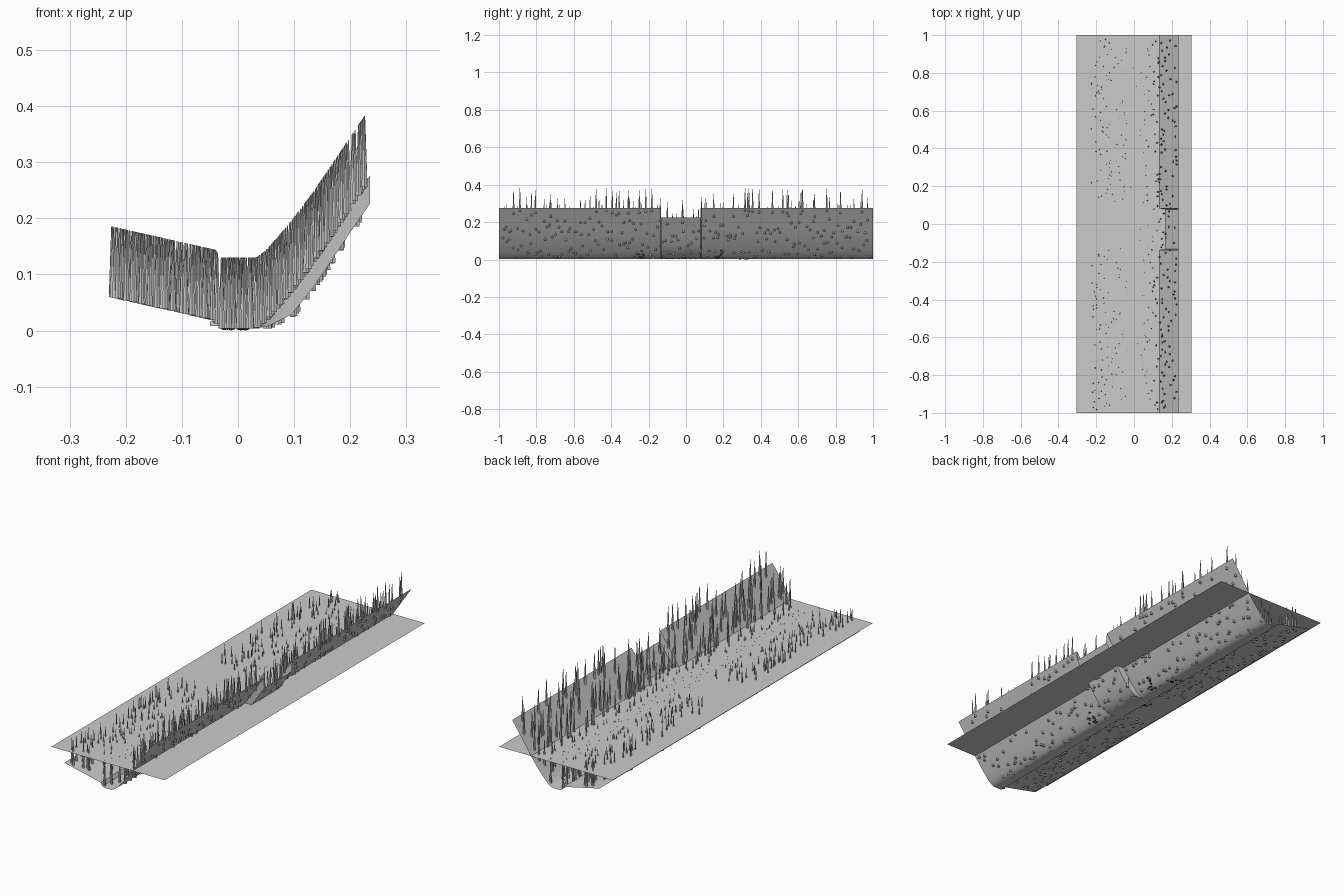
import bpy, bmesh, math, random
from mathutils import Matrix, Vector

cube = bpy.data.objects.get("Cube")
if cube:
    bpy.data.objects.remove(cube, do_unlink=True)
rng = random.Random(7)


def material(name, rgb):
    m = bpy.data.materials.new(name)
    m.use_nodes = True
    m.diffuse_color = (*rgb, 1)
    m.node_tree.nodes["Principled BSDF"].inputs["Base Color"].default_value = (*rgb, 1)
    return m


GREY = material("plain grey", (0.6, 0.6, 0.6))
OCHRE = material("ochre", (0.25, 0.17, 0.03))
BROWN = material("dark brown", (0.04, 0.03, 0.02))


def finish(name, bm, mats, smooth=False):
    mesh = bpy.data.meshes.new(name)
    bm.to_mesh(mesh)
    bm.free()
    obj = bpy.data.objects.new(name, mesh)
    bpy.context.collection.objects.link(obj)
    for m in mats:
        mesh.materials.append(m)
    if smooth:
        bpy.ops.object.select_all(action='DESELECT')
        obj.select_set(True)
        bpy.context.view_layer.objects.active = obj
        bpy.ops.object.shade_smooth_by_angle(angle=math.radians(35))
    return obj


# Channel cross-section, from the low shelf to the top of the bank
PROFILE = [(-0.235, 0.068), (-0.04, 0.024), (-0.03, 0.008), (-0.02, 0.004),
           (0.02, 0.004), (0.035, 0.012), (0.05, 0.023), (0.07, 0.046),
           (0.095, 0.075), (0.135, 0.128), (0.16, 0.165), (0.19, 0.21),
           (0.215, 0.247), (0.235, 0.276)]
GAP = (-0.135, 0.08)


def bed_height(x, y):
    z = PROFILE[-1][1]
    for (x0, z0), (x1, z1) in zip(PROFILE, PROFILE[1:]):
        if x <= x1:
            z = z0 + (z1 - z0) * (x - x0) / (x1 - x0)
            break
    if GAP[0] < y < GAP[1]:
        z -= 0.05 * min(1, max(0, (x - 0.025) / 0.075))
    return z


# Stream bed with a lowered section in the high bank
bm = bmesh.new()
e = 0.002
rows = []
for y in (-1, GAP[0] - e, GAP[0] + e, GAP[1] - e, GAP[1] + e, 1):
    rows.append([bm.verts.new((x, y, bed_height(x, y))) for x, _ in PROFILE])
for a, b in zip(rows, rows[1:]):
    for i in range(len(PROFILE) - 1):
        bm.faces.new((a[i], a[i + 1], b[i + 1], b[i]))
finish("stream_bed", bm, [GREY], smooth=True)

# Flat water sheet
bm = bmesh.new()
bmesh.ops.create_grid(bm, x_segments=1, y_segments=1, size=1,
                      matrix=Matrix.Translation((0, 0, 0.127)) @ Matrix.Diagonal((0.305, 1, 1, 1)))
finish("water_surface", bm, [GREY])

# Tapering reeds, rooted just below the bed
bm = bmesh.new()


def plant(x_min, x_max, count, clear=None):
    for i in range(count):
        y = -0.985 + 1.97 * (i + rng.random()) / count
        if clear and clear[0] < y < clear[1]:
            continue
        x = rng.uniform(x_min, x_max)
        low, high = -0.006, 0.12
        place = Matrix.Translation((x, y, max(0.004, bed_height(x, y) + low) + (high - low) / 2))
        bmesh.ops.create_cone(bm, cap_ends=True, segments=6, radius1=0.006,
                              radius2=0.001, depth=high - low, matrix=place)


plant(-0.228, -0.035, 230, clear=(-0.13, 0.11))
plant(-0.03, 0.03, 70)
plant(0.03, 0.13, 130)
plant(0.13, 0.226, 130)
finish("reeds", bm, [GREY])

# Small clusters of flat pebbles under the bed
for n, (cx, cy, cz) in enumerate([(0.055, -0.25, 0.018), (0.055, 0.175, 0.018),
                                  (-0.06, 0.02, 0.025), (-0.005, 0.31, 0.006)]):
    bm = bmesh.new()
    for k in range(9):
        spot = Vector((cx + rng.uniform(-0.024, 0.024), cy + rng.uniform(-0.024, 0.024), 0))
        spot.z = max(0.004, bed_height(spot.x, spot.y) - 0.003)
        place = Matrix.Translation(spot) @ Matrix.Diagonal((1, 1, 0.45, 1))
        made = bmesh.ops.create_icosphere(bm, subdivisions=1, radius=rng.uniform(0.006, 0.009),
                                          matrix=place)
        for f in {f for v in made["verts"] for f in v.link_faces}:
            f.material_index = k % 2
    finish(f"pebbles_{n + 1}", bm, [BROWN, OCHRE])

# Loose flat stone beside the channel floor
bm = bmesh.new()
bmesh.ops.create_cube(bm, size=1, matrix=Matrix.Translation((-0.04, 0.05, 0.012))
                      @ Matrix.Diagonal((0.02, 0.02, 0.008, 1)))
finish("flat_stone", bm, [GREY])
